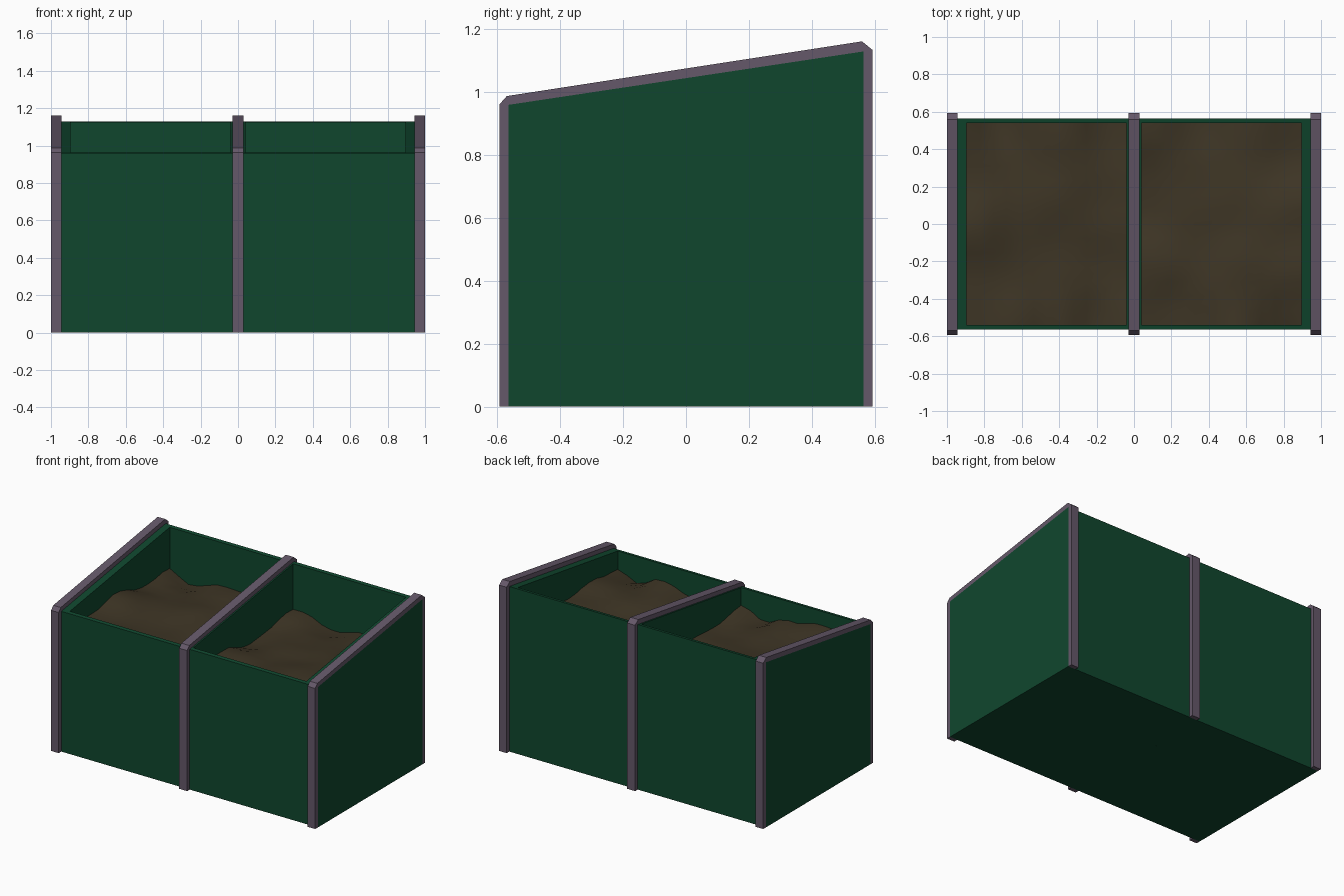
import bpy
import bmesh
from mathutils import Vector, noise

cube = bpy.data.objects.get("Cube")
if cube:
    bpy.data.objects.remove(cube, do_unlink=True)


def material(name, color):
    mat = bpy.data.materials.new(name)
    mat.use_nodes = True
    mat.diffuse_color = (*color, 1)
    bsdf = next(n for n in mat.node_tree.nodes if n.type == 'BSDF_PRINCIPLED')
    bsdf.inputs["Base Color"].default_value = (*color, 1)
    bsdf.inputs["Roughness"].default_value = 0.9
    return mat


green = material("dark green panel", (0.005, 0.062, 0.027))
mauve = material("grey mauve frame", (0.13, 0.098, 0.142))
brown = material("brown soil", (0.047, 0.035, 0.018))

HALF_Y, WALL = 0.565, 0.025
FRONT_Z, BACK_Z = 0.96, 1.13


def rim(y):
    """Height of the sloping rim at depth y."""
    return FRONT_Z + (BACK_Z - FRONT_Z) * (y + HALF_Y) / (2 * HALF_Y)


def finish(name, bm, mat):
    bmesh.ops.recalc_face_normals(bm, faces=bm.faces)
    mesh = bpy.data.meshes.new(name)
    bm.to_mesh(mesh)
    bm.free()
    mesh.materials.append(mat)
    obj = bpy.data.objects.new(name, mesh)
    bpy.context.collection.objects.link(obj)
    return obj


def prism(name, profile, x0, x1, mat):
    """Extrude a side profile of (y, z) points from x0 to x1."""
    bm = bmesh.new()
    face = bm.faces.new([bm.verts.new((x0, y, z)) for y, z in profile])
    moved = bmesh.ops.extrude_face_region(bm, geom=[face])["geom"]
    verts = [v for v in moved if isinstance(v, bmesh.types.BMVert)]
    bmesh.ops.translate(bm, verts=verts, vec=(x1 - x0, 0, 0))
    return finish(name, bm, mat)


def panel(name, y0, y1, x0, x1):
    profile = [(y0, 0), (y1, 0), (y1, rim(y1)), (y0, rim(y0))]
    return prism(name, profile, x0, x1, green)


# Side walls and divider
panel("right_wall", -HALF_Y, HALF_Y, -1, -0.895)
panel("divider", -HALF_Y, HALF_Y, -0.04, 0.04)
panel("left_wall", -HALF_Y, HALF_Y, 0.895, 1)

# Front wall, back wall and floor of each bay
inner = HALF_Y - WALL
for side, x0, x1 in (("right", -0.895, -0.04), ("left", 0.04, 0.895)):
    panel(side + "_front_wall", -HALF_Y, -inner, x0, x1)
    panel(side + "_back_wall", inner, HALF_Y, x0, x1)
    floor = [(-inner, 0), (inner, 0), (inner, WALL), (-inner, WALL)]
    prism(side + "_floor", floor, x0, x1, green)

# Frames wrapping the front, rim and back
outer = 0.593
arch = [(-outer, 0), (-outer, 0.962), (-0.57, 0.988), (0.56, 1.162),
        (outer, 1.135), (outer, 0), (HALF_Y, 0), (HALF_Y, BACK_Z),
        (-HALF_Y, FRONT_Z), (-HALF_Y, 0)]
for name, x0, x1 in (("right_frame", -1, -0.943), ("middle_frame", -0.03, 0.03),
                     ("left_frame", 0.943, 1)):
    prism(name, arch, x0, x1, mauve)


def soil(name, x0, x1, heights):
    """Uneven heap blended between a few known heights."""
    bm = bmesh.new()
    bmesh.ops.create_grid(bm, x_segments=12, y_segments=14, size=0.5)
    for v in bm.verts:
        v.co.x = x0 + (v.co.x + 0.5) * (x1 - x0)
        v.co.y *= 2 * inner
        total = weight = 0
        for x, y, z in heights:
            w = 1 / ((v.co.x - x) ** 2 + (v.co.y - y) ** 2 + 0.004) ** 1.5
            total += w * z
            weight += w
        bump = noise.noise(Vector((v.co.x, v.co.y, 0.3)) * 5)
        v.co.z = total / weight + 0.02 * bump
    obj = finish(name, bm, brown)
    if obj.data.polygons[0].normal.z < 0:
        obj.data.flip_normals()
    obj.data.shade_smooth()
    return obj


# Soil heaps
soil("right_soil", -0.895, -0.04, [
    (-0.9, -0.26, 0.86), (-0.9, -0.06, 0.9), (-0.9, 0.28, 0.82),
    (-0.88, 0.5, 0.86), (-0.76, 0.54, 0.76), (-0.42, 0.54, 0.83),
    (-0.1, 0.5, 0.76), (-0.05, -0.25, 0.8), (-0.06, -0.52, 0.84),
    (-0.2, -0.54, 0.78), (-0.41, -0.54, 0.84), (-0.64, -0.54, 0.88),
    (-0.45, 0.05, 0.83), (-0.5, -0.25, 0.8)])
soil("left_soil", 0.04, 0.895, [
    (0.06, 0.5, 0.82), (0.05, 0.24, 0.78), (0.05, 0.03, 0.76),
    (0.06, -0.2, 0.82), (0.35, 0.54, 0.76), (0.6, 0.54, 0.8),
    (0.87, 0.4, 0.76), (0.89, 0.06, 0.84), (0.89, -0.24, 0.87),
    (0.88, -0.5, 0.85), (0.75, -0.54, 0.78), (0.59, -0.54, 0.85),
    (0.28, -0.54, 0.79), (0.45, 0.05, 0.81)])
